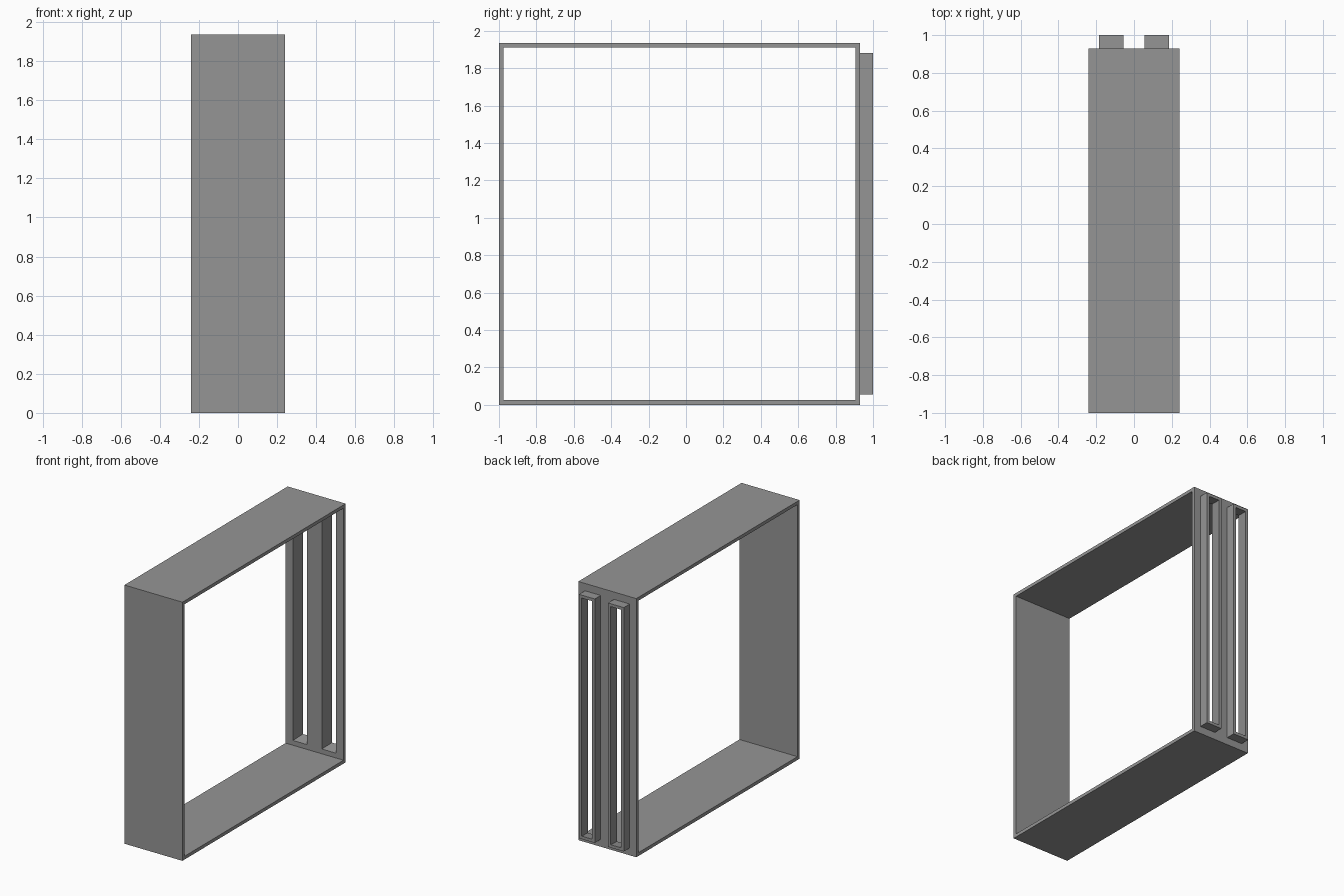
import bpy, bmesh

if "Cube" in bpy.data.objects:
    bpy.data.objects.remove(bpy.data.objects["Cube"])

HX, H, T = 0.24, 1.935, 0.025      # half width, height, wall thickness
Y0, Y1, Y2 = -1.0, 0.93, 1.0       # front, back wall, slot rim end
grey = bpy.data.materials.new("plain grey")
grey.diffuse_color = (0.30, 0.30, 0.30, 1)
grey.use_nodes = True
grey.node_tree.nodes["Principled BSDF"].inputs["Base Color"].default_value = grey.diffuse_color


def finish(bm, name):
    bmesh.ops.remove_doubles(bm, verts=bm.verts, dist=1e-5)
    bmesh.ops.recalc_face_normals(bm, faces=bm.faces)
    me = bpy.data.meshes.new(name)
    bm.to_mesh(me)
    bm.free()
    me.materials.append(grey)
    bpy.context.collection.objects.link(bpy.data.objects.new(name, me))


def quad(bm, pts):
    bm.faces.new([bm.verts.new(p) for p in pts])


def skin(bm, y, xs, zs):
    # flat wall skin leaving the two slot cells open
    for i in range(5):
        for k in range(3):
            if k == 1 and i in (1, 3):
                continue
            quad(bm, [(xs[i], y, zs[k]), (xs[i + 1], y, zs[k]),
                      (xs[i + 1], y, zs[k + 1]), (xs[i], y, zs[k + 1])])


def ring(cx, y, hw, z0, z1):
    return [(cx - hw, y, z0), (cx + hw, y, z0), (cx + hw, y, z1), (cx - hw, y, z1)]


def loft(bm, a, b):
    for i in range(4):
        j = (i + 1) % 4
        quad(bm, [a[i], a[j], b[j], b[i]])


# top, bottom and front walls, as one mitred C profile
bm = bmesh.new()
outer = [(Y1, 0), (Y0, 0), (Y0, H), (Y1, H)]
inner = [(Y1 - T, T), (Y0 + T, T), (Y0 + T, H - T), (Y1 - T, H - T)]
for loop in (outer, inner):
    for a, b in zip(loop, loop[1:]):
        quad(bm, [(-HX, *a), (HX, *a), (HX, *b), (-HX, *b)])
for x in (-HX, HX):
    for i in range(3):
        quad(bm, [(x, *p) for p in (outer[i], outer[i + 1], inner[i + 1], inner[i])])
finish(bm, "frame_walls")

# back wall with two raised slot rims
bm = bmesh.new()
CX, HO, HI, HE = 0.12, 0.065, 0.059, 0.043   # slot centre, half widths
skin(bm, Y1, [-HX, -CX - HO, -CX + HO, CX - HO, CX + HO, HX], [0, 0.055, 1.88, H])
skin(bm, Y1 - T, [-HX, -CX - HI, -CX + HI, CX - HI, CX + HI, HX],
     [T, 0.061, 1.874, H - T])
for x in (-HX, HX):
    quad(bm, [(x, Y1, 0), (x, Y1, H), (x, Y1 - T, H - T), (x, Y1 - T, T)])
for cx in (-CX, CX):
    rings = [ring(cx, Y1, HO, 0.055, 1.88), ring(cx, Y2, HO, 0.055, 1.88),
             ring(cx, Y2, HE, 0.077, 1.858), ring(cx, Y1 - T, HI, 0.061, 1.874)]
    for a, b in zip(rings, rings[1:]):
        loft(bm, a, b)
finish(bm, "back_wall_with_slots")
